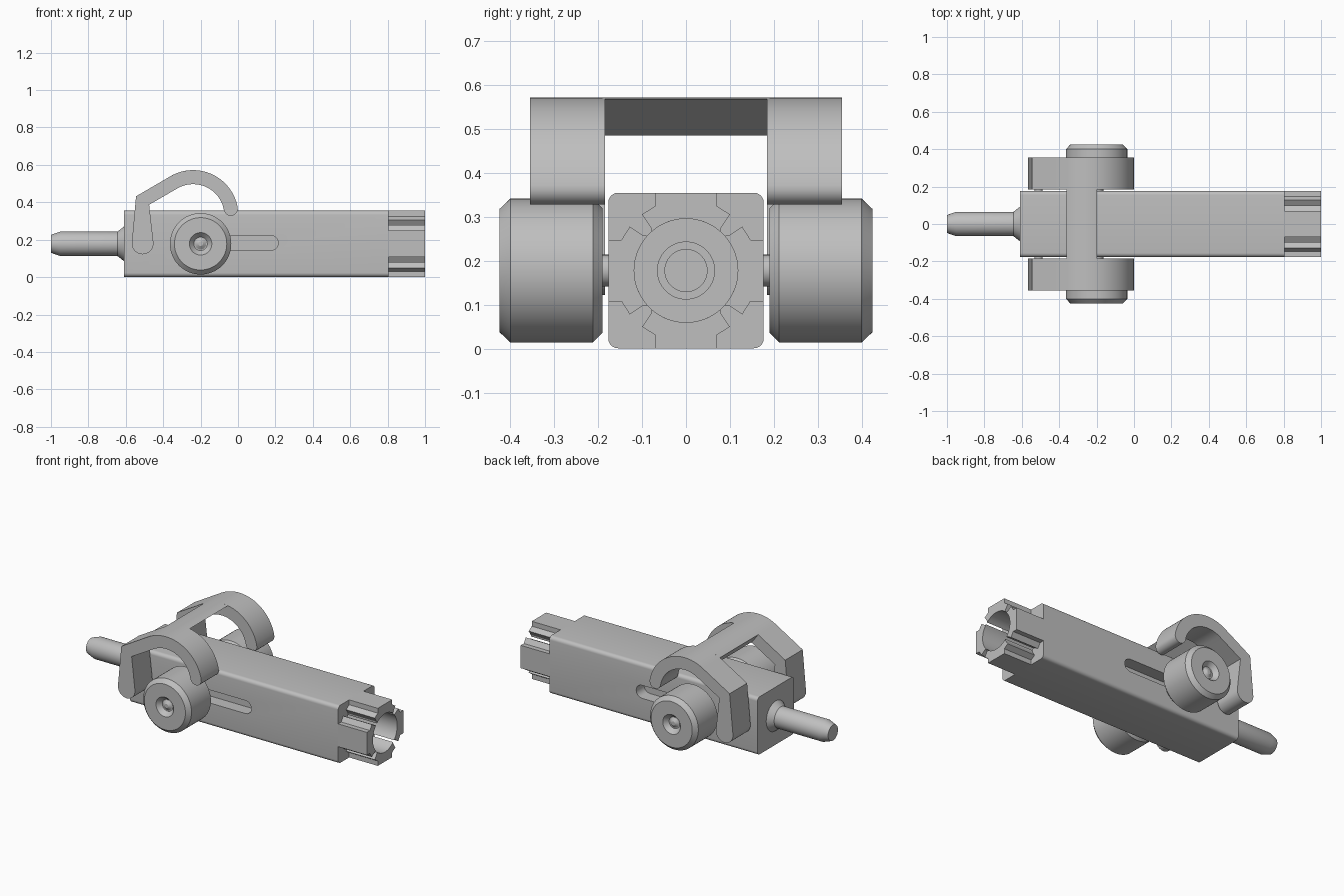
import bpy, bmesh
from math import cos, sin, radians, pi

if "Cube" in bpy.data.objects:
    bpy.data.objects.remove(bpy.data.objects["Cube"])

grey = bpy.data.materials.new("plain_grey")
grey.use_nodes = True
grey.diffuse_color = (0.52, 0.52, 0.52, 1)
grey.node_tree.nodes["Principled BSDF"].inputs["Base Color"].default_value = (0.52, 0.52, 0.52, 1)

MID = 0.178    # height of the long axis
HALF = 0.177   # half width of the body


def finish(name, bm):
    bmesh.ops.recalc_face_normals(bm, faces=bm.faces)
    mesh = bpy.data.meshes.new(name)
    bm.to_mesh(mesh)
    bm.free()
    mesh.materials.append(grey)
    ob = bpy.data.objects.new(name, mesh)
    bpy.context.collection.objects.link(ob)
    return ob


def smooth(ob):
    bpy.ops.object.select_all(action='DESELECT')
    ob.select_set(True)
    bpy.context.view_layer.objects.active = ob
    bpy.ops.object.shade_smooth_by_angle(angle=radians(25))
    return ob


def skin(name, rings):
    """Joins matching rings of points and caps both ends."""
    bm = bmesh.new()
    loops = [[bm.verts.new(p) for p in ring] for ring in rings]
    n = len(loops[0])
    for a, b in zip(loops, loops[1:]):
        for i in range(n):
            j = (i + 1) % n
            bm.faces.new((a[i], a[j], b[j], b[i]))
    bm.faces.new(loops[0])
    bm.faces.new(loops[-1])
    return finish(name, bm)


def prism(name, points, axis, start, end):
    """Extrudes a flat outline along x (points are y, z) or y (points are x, z)."""
    def place(p, t):
        return (t, p[0], p[1]) if axis == 'x' else (p[0], t, p[1])
    return skin(name, [[place(p, t) for p in points] for t in (start, end)])


def lathe(name, profile, axis, centre, count=64):
    """Turns (radius, position) pairs around a line along x or y."""
    rings = []
    for r, t in profile:
        ring = []
        for k in range(count):
            u, v = r * cos(2 * pi * k / count), r * sin(2 * pi * k / count)
            ring.append((t, centre + u, MID + v) if axis == 'x' else (centre + u, t, MID + v))
        rings.append(ring)
    return skin(name, rings)


def arc(cx, cy, r, start, end, steps=10):
    return [(cx + r * cos(radians(start + (end - start) * i / steps)),
             cy + r * sin(radians(start + (end - start) * i / steps))) for i in range(steps + 1)]


# Square body with rounded long edges
corner = 0.022
outline = []
for k, (sy, sz) in enumerate([(1, 1), (-1, 1), (-1, -1), (1, -1)]):
    outline += arc(sy * (HALF - corner), MID + sz * (HALF - corner), corner, 90 * k, 90 * k + 90, 6)
body = prism("body", outline, 'x', -0.61, 0.805)

# Stepped bore and the two side slots
cutters = [lathe("bore_cutter", [(0.118, 0.85), (0.118, 0.6), (0.065, 0.6), (0.065, 0.5),
                                 (0.048, 0.5), (0.048, 0.42)], 'x', 0)]
slot = arc(0.175, MID + 0.005, 0.04, -90, 90) + arc(-0.2, MID + 0.005, 0.04, 90, 270)
for side in (1, -1):
    cutters.append(prism("slot_cutter", slot, 'y', side * 0.1, side * 0.25))
for cutter in cutters:
    cutter.hide_render = True
    mod = body.modifiers.new("cut", 'BOOLEAN')
    mod.operation = 'DIFFERENCE'
    mod.solver = 'EXACT'
    mod.object = cutter
depsgraph = bpy.context.evaluated_depsgraph_get()
cut_mesh = bpy.data.meshes.new_from_object(body.evaluated_get(depsgraph))
body.modifiers.clear()
body.data = cut_mesh
for cutter in cutters:
    bpy.data.objects.remove(cutter)
smooth(body)

# Four keyed prongs around the open end
prong = [(0.07, HALF), (0.07, 0.147), (0.1, 0.128), (0.08, 0.098)]
prong += arc(0, 0, 0.118, 48, 132, 14)
prong += [(-y, z) for y, z in reversed(prong[:4])]
for k, label in enumerate(("top", "left", "bottom", "right")):
    c, s = cos(k * pi / 2), sin(k * pi / 2)
    turned = [(y * c + z * s, MID - y * s + z * c) for y, z in prong]
    smooth(prism(label + "_prong", turned, 'x', 0.8, 1.0))

# Rod with a flared root and chamfered tip
smooth(lathe("rod", [(0.048, -1.0), (0.065, -0.95), (0.065, -0.645),
                     (0.092, -0.61), (0.092, -0.6)], 'x', 0))

# Hooked arm outline: leg, sloped shoulder, arch and rounded end
ax, az = -0.24, 0.33
arm = arc(ax, az, 0.242, 120, 10, 28)
arm += arc(ax + 0.2045 * cos(radians(10)), az + 0.2045 * sin(radians(10)), 0.0375, 10, -170, 12)[1:-1]
arm += arc(ax, az, 0.167, 10, 120, 28)
arm += [(-0.475, 0.387)]
arm += arc(-0.51, 0.18, 0.058, 5, -185, 16)
arm += [(-0.545, 0.432)]

# Cross bar between the arms
bar = arc(ax, az, 0.242, 120, 80, 12) + [(-0.322, 0.486)]
smooth(prism("cross_bar", bar, 'y', -0.19, 0.19))

for side, label in ((1, "back"), (-1, "front")):
    smooth(prism(label + "_arm", arm, 'y', side * 0.185, side * 0.355))

    # Roller with chamfers and a countersunk centre
    roller = [(0.142, 0.19), (0.164, 0.212), (0.164, 0.4), (0.14, 0.425), (0.06, 0.425),
              (0.036, 0.398), (0.03, 0.398), (0.012, 0.41)]
    smooth(lathe(label + "_roller", [(r, side * y) for r, y in roller], 'y', -0.2))

    # Roller axle and arm pivot pin
    smooth(lathe(label + "_axle", [(0.036, side * 0.09), (0.036, side * 0.2)], 'y', -0.2, 32))
    smooth(lathe(label + "_pivot_pin", [(0.022, side * 0.16), (0.022, side * 0.2)], 'y', -0.51, 32))
